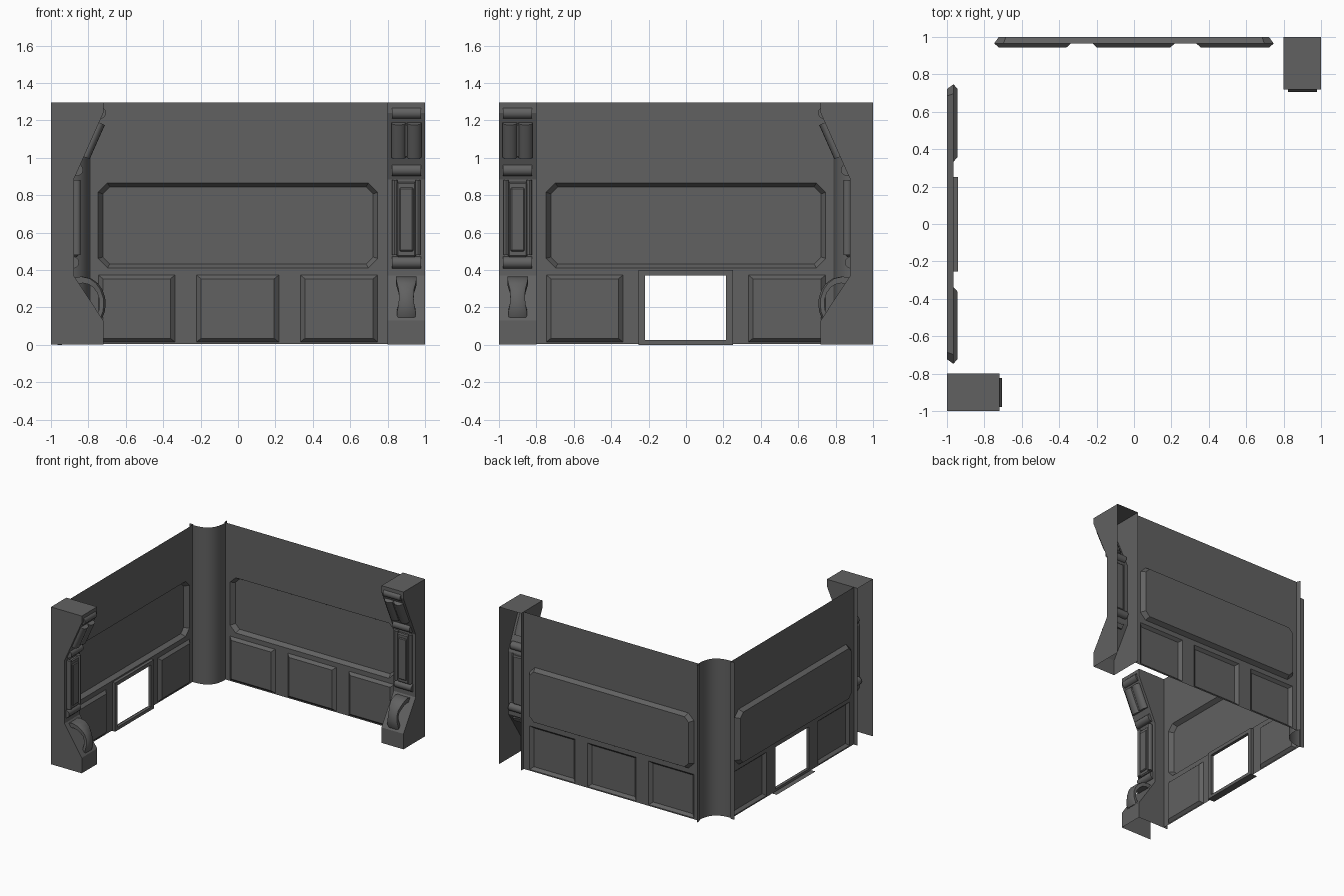
import bpy, bmesh, math
from mathutils import Matrix, Vector

if "Cube" in bpy.data.objects:
    bpy.data.objects.remove(bpy.data.objects["Cube"])

# Local wall space: x along the wall, -y into the room, z up. Back wall and left wall placements.
BACK = Matrix.Translation((0, 1, 0))
LEFT = Matrix.Translation((-1, 0, 0)) @ Matrix.Rotation(math.pi / 2, 4, 'Z')
TOP = 1.295
SLOPE = math.atan2(.16, .36)
DARK = bpy.data.materials.new("dark_grey")
DARK.diffuse_color = (.12, .12, .12, 1)
DARK.use_nodes = True
DARK.node_tree.nodes["Principled BSDF"].inputs["Base Color"].default_value = DARK.diffuse_color


def finish(name, bm, mat, smooth=False, recalc=True):
    if recalc:
        bmesh.ops.recalc_face_normals(bm, faces=bm.faces)
    bm.transform(mat)
    me = bpy.data.meshes.new(name)
    bm.to_mesh(me)
    bm.free()
    me.materials.append(DARK)
    ob = bpy.data.objects.new(name, me)
    bpy.context.collection.objects.link(ob)
    if smooth:
        bpy.context.view_layer.objects.active = ob
        ob.select_set(True)
        bpy.ops.object.shade_smooth_by_angle(angle=math.radians(35))
        ob.select_set(False)
    return ob


def outline(x0, x1, z0, z1, d, c=0.0):
    """Rectangle at depth d, with optional cut corners."""
    if c:
        p = [(x0 + c, z0), (x1 - c, z0), (x1, z0 + c), (x1, z1 - c),
             (x1 - c, z1), (x0 + c, z1), (x0, z1 - c), (x0, z0 + c)]
    else:
        p = [(x0, z0), (x1, z0), (x1, z1), (x0, z1)]
    return [Vector((x, -d, z)) for x, z in p]


def loop(bm, pts):
    return [bm.verts.new(p) for p in pts]


def bridge(bm, a, b):
    n = len(a)
    for i in range(n):
        j = (i + 1) % n
        bm.faces.new((a[i], a[j], b[j], b[i]))


def wall(name, mat, panels, hole=None):
    bm = bmesh.new()
    D = 0.035
    edge = loop(bm, outline(-.8, .8, .005, TOP, D))
    rings = [edge]
    # Window recess goes back, lower panels come forward
    shapes = [((-.748, .747, .412, .865), 0.0, .05)]
    shapes += [((a, b, .015, .373), .057, 0) for a, b in panels]
    pairs = []
    for (x0, x1, z0, z1), d, c in shapes:
        i = .025
        a = loop(bm, outline(x0, x1, z0, z1, D, c))
        b = loop(bm, outline(x0 + i, x1 - i, z0 + i * .8, z1 - i * .8, d, c * .75))
        rings.append(a)
        pairs.append((a, b))
    if hole:
        rings.append(loop(bm, outline(*hole, D)))
    edges = [bm.edges.new((r[k], r[(k + 1) % len(r)])) for r in rings for k in range(len(r))]
    bmesh.ops.triangle_fill(bm, edges=edges, use_beauty=True, use_dissolve=False)
    for f in bm.faces:
        f.normal_update()
        if f.normal.y > 0:
            f.normal_flip()
    for a, b in pairs:
        bridge(bm, a, b)
        bm.faces.new(b)
    # End returns
    for k, order in (((0, 3), 1), ((1, 2), -1)):
        v = [edge[q] for q in k]
        w = [bm.verts.new((q.co.x, 0, q.co.z)) for q in v]
        bm.faces.new([v[0], v[1], w[1], w[0]][::order])
    finish(name, bm, mat, recalc=False)


wall("back_wall", BACK, [(-.747, -.337), (-.222, .218), (.333, .747)])
HOLE = (-.22, .215, .025, .37)
wall("left_wall", LEFT, [(-.747, -.337), (.333, .747)], HOLE)

# Hatch frame, standing proud of the wall, with a sill under it
bm = bmesh.new()
OUTER = (-.253, .25, 0, .4)
r = [loop(bm, outline(*q, d)) for q, d in
     ((OUTER, .035), (OUTER, .06), (HOLE, .06), (HOLE, .035))]
for k in range(3):
    bridge(bm, r[k], r[k + 1])
sill = loop(bm, [(-.253, 0, 0), (.25, 0, 0)])
bm.faces.new((r[0][0], r[0][1], sill[1], sill[0]))
finish("hatch_frame", bm, LEFT)

# Corner column, bulging into the room (mirrored across the diagonal)
half = [(-.8, 1), (-.788, .965), (-.79, .92), (-.799, .88), (-.813, .848)]
path = half + [(-.83, .83)] + [(-y, -x) for x, y in reversed(half)]
bm = bmesh.new()
lo = loop(bm, [(x, y, .005) for x, y in path])
hi = loop(bm, [(x, y, TOP) for x, y in path])
for k in range(len(path) - 1):
    bm.faces.new((lo[k + 1], lo[k], hi[k], hi[k + 1]))
finish("corner_column", bm, Matrix(), True, recalc=False)


def slab(name, mat, x, d, z, w, t, h, bev, tilt=0):
    """Raised plate centred at depth d, bevelled."""
    bm = bmesh.new()
    bmesh.ops.create_cube(bm, size=1, matrix=Matrix.Diagonal((w, t, h, 1)))
    bmesh.ops.bevel(bm, geom=bm.edges[:], offset=bev, segments=1, affect='EDGES')
    finish(name, bm, mat @ Matrix.Translation((x, -d, z)) @ Matrix.Rotation(tilt, 4, 'X'))


def rod(name, mat, x, d, z, rx, ry, length, rot):
    bm = bmesh.new()
    bmesh.ops.create_cone(bm, cap_ends=True, segments=14, radius1=1, radius2=1, depth=1)
    finish(name, bm, mat @ Matrix.Translation((x, -d, z)) @ rot
           @ Matrix.Diagonal((rx, ry, length, 1)), True)


def pillar(side, mat):
    # Shell, open at the back and bottom
    prof = [(0, .003), (.28, .003), (.28, .13), (.122, .37), (.122, .885),
            (.28, 1.24), (.28, TOP), (0, TOP)]
    bm = bmesh.new()
    a = loop(bm, [(-.1, -d, z) for d, z in prof])
    b = loop(bm, [(.1, -d, z) for d, z in prof])
    bm.faces.new(a)
    bm.faces.new(b[::-1])
    for k in range(1, len(prof) - 1):
        bm.faces.new((a[k + 1], a[k], b[k], b[k + 1]))
    finish(side + "_pillar", bm, mat)

    # Horizontal rolls
    across = Matrix.Rotation(math.pi / 2, 4, 'Y')
    for k, (d, z) in enumerate(((.118, .44), (.14, .935), (.262, 1.24))):
        rod(f"{side}_roll_{k}", mat, 0, d, z, .032, .032, .155, across)

    # Middle panel with side rails
    slab(side + "_panel", mat, 0, .127, .67, .105, .04, .4, .008)
    slab(side + "_panel_inset", mat, 0, .143, .67, .075, .03, .34, .006)
    for s in (-1, 1):
        rod(f"{side}_rail", mat, s * .062, .137, .68, .014, .02, .4, Matrix())
        # Upper twin tubes on the slope
        tilt = Matrix.Rotation(SLOPE, 4, 'X')
        rod(f"{side}_tube", mat, s * .042, .222, 1.095, .039, .028, .2, tilt)
    slab(side + "_tube_plate", mat, 0, .22, 1.095, .16, .025, .19, .005, SLOPE)

    # Arched handle: depth, height, half width
    arch = [(.12, .355, .055), (.17, .365, .055), (.215, .355, .055), (.25, .33, .05),
            (.275, .295, .041), (.29, .25, .039), (.292, .21, .043), (.287, .175, .05),
            (.275, .145, .048)]
    bm = bmesh.new()
    prev = None
    for d, z, w in arch:
        di, zi = .17 + (d - .17) * .74, .22 + (z - .22) * .76
        cur = loop(bm, [(-w, -d + .01, z), (-w * .65, -d, z), (w * .65, -d, z),
                        (w, -d + .01, z), (w, -di, zi), (-w, -di, zi)])
        if prev:
            bridge(bm, prev, cur)
        else:
            bm.faces.new(cur)
        prev = cur
    bm.faces.new(prev[::-1])
    finish(side + "_handle", bm, mat, True)


pillar("right", BACK @ Matrix.Translation((.9, 0, 0)))
pillar("left", LEFT @ Matrix.Translation((-.9, 0, 0)))
